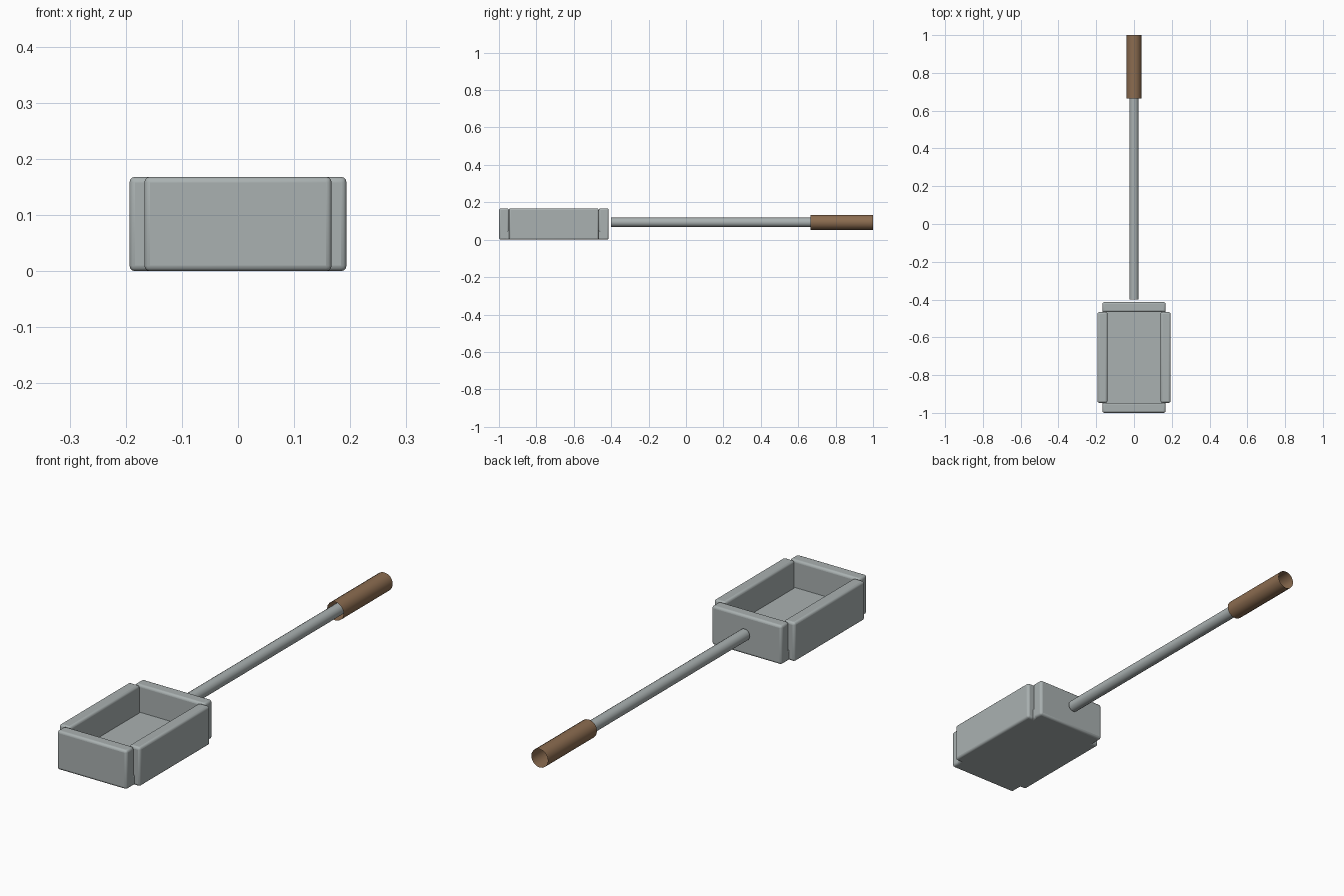
import bpy
import math

cube = bpy.data.objects.get("Cube")
if cube:
    bpy.data.objects.remove(cube, do_unlink=True)


def make_material(name, rgb):
    m = bpy.data.materials.new(name)
    m.use_nodes = True
    m.diffuse_color = (*rgb, 1)
    m.node_tree.nodes["Principled BSDF"].inputs["Base Color"].default_value = (*rgb, 1)
    return m


steel = make_material("steel grey", (0.40, 0.44, 0.44))
wood = make_material("brown wood", (0.26, 0.15, 0.08))


def box(name, center, size, bevel=0.01):
    bpy.ops.mesh.primitive_cube_add(size=1, location=center)
    ob = bpy.context.object
    ob.name = name
    ob.scale = size
    bpy.ops.object.transform_apply(location=False, rotation=False, scale=True)
    mod = ob.modifiers.new("Rounded edges", "BEVEL")
    mod.width = bevel
    mod.segments = 3
    ob.data.materials.append(steel)
    bpy.ops.object.shade_smooth_by_angle(angle=math.radians(40))
    return ob


def tube(name, radius, y0, y1, mat):
    # Open-ended cylinder along y
    bpy.ops.mesh.primitive_cylinder_add(
        vertices=16, radius=radius, depth=y1 - y0, end_fill_type="NOTHING",
        location=(0, (y0 + y1) / 2, AXIS_Z), rotation=(math.pi / 2, 0, 0))
    ob = bpy.context.object
    ob.name = name
    ob.data.materials.append(mat)
    bpy.ops.object.shade_smooth_by_angle(angle=math.radians(40))
    return ob


# Pan: floor plate with four walls centred on its edges
WIDTH, LENGTH, MID_Y = 0.334, 0.533, -0.7065
HEIGHT, WALL, FLOOR = 0.168, 0.053, 0.05
AXIS_Z = 0.093

box("pan_floor", (0, MID_Y, FLOOR / 2), (WIDTH, LENGTH, FLOOR))
for name, side in (("front_wall", -1), ("back_wall", 1)):
    box(name, (0, MID_Y + side * LENGTH / 2, HEIGHT / 2), (WIDTH, WALL, HEIGHT))
for name, side in (("right_wall", -1), ("left_wall", 1)):
    box(name, (side * WIDTH / 2, MID_Y, HEIGHT / 2), (WALL, LENGTH - WALL, HEIGHT))

# Handle: thin rod with a wider wooden grip
tube("handle_rod", 0.025, -0.40, 0.70, steel)
tube("handle_grip", 0.04, 0.665, 1.0, wood)
